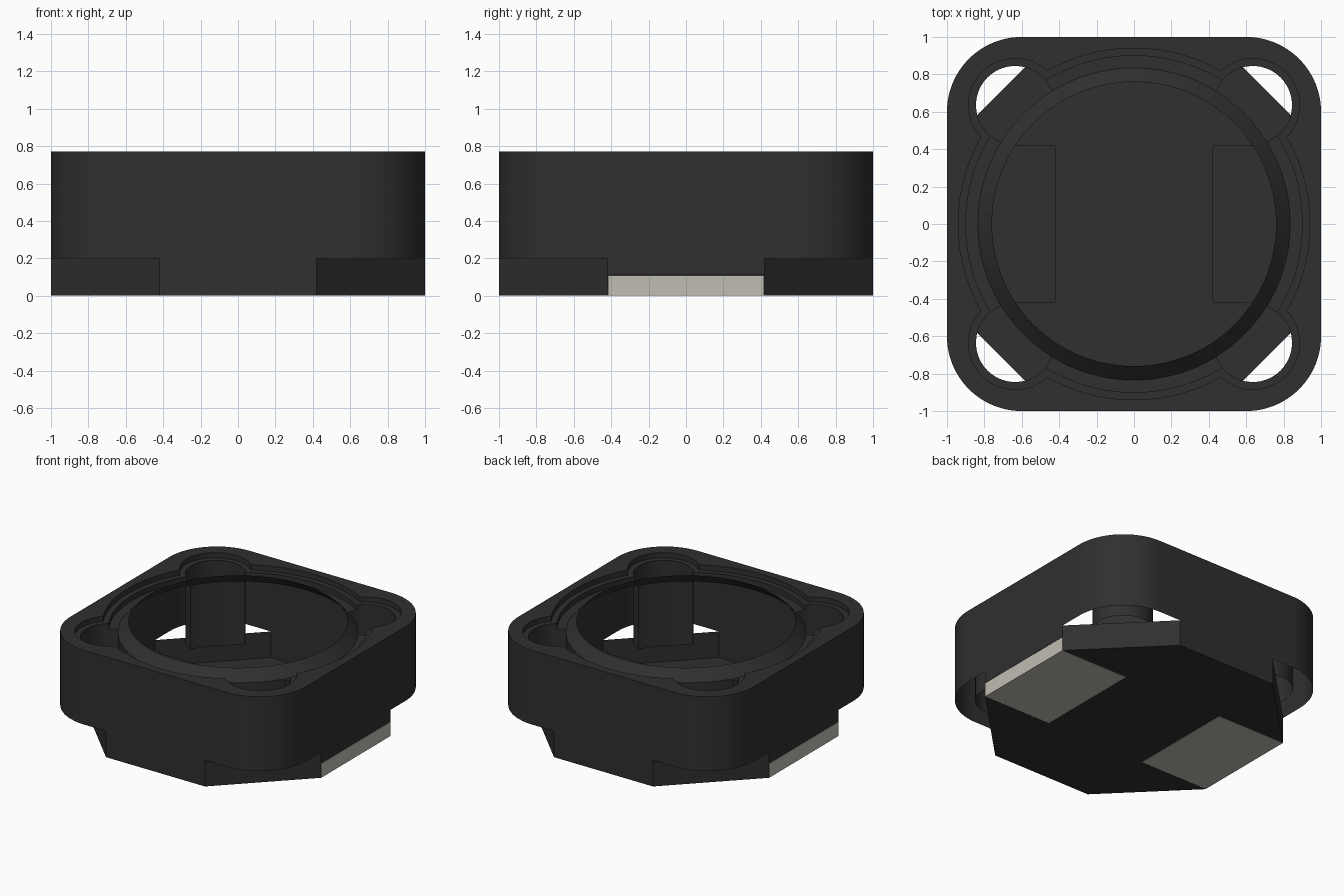
import bpy, bmesh, math
from mathutils import Vector

if "Cube" in bpy.data.objects:
    bpy.data.objects.remove(bpy.data.objects["Cube"])

TOP, LEDGE, GROOVE, FOOT, PAD_H = 0.77, 0.73, 0.69, 0.20, 0.11
F = 0.42               # half width of the foot's straight sides and of the pads
D = 0.898              # distance of the corner slots from the centre
M, N = 25, 16          # points per corner, points per side between corners


def material(name, rgb, rough):
    m = bpy.data.materials.new(name)
    m.use_nodes = True
    m.diffuse_color = (*rgb, 1)
    bsdf = m.node_tree.nodes["Principled BSDF"]
    bsdf.inputs["Base Color"].default_value = (*rgb, 1)
    bsdf.inputs["Roughness"].default_value = rough
    return m


dark = material("dark grey ferrite", (0.029, 0.029, 0.029), 0.7)
metal = material("pale tin", (0.53, 0.51, 0.45), 0.5)


def lerp(a, b, t):
    return a + (b - a) * t


def polar(r, a):
    return Vector((r * math.cos(a), r * math.sin(a)))


def four_fold(corner, side):
    """Repeat one corner and the side that follows it around the centre."""
    pts = []
    for k in range(4):
        c, s = math.cos(k * math.pi / 2), math.sin(k * math.pi / 2)
        pts += [Vector((p.x * c - p.y * s, p.x * s + p.y * c)) for p in corner + side]
    return pts


def meet_angle(R, r):
    """Half angle at which the main circle meets a corner slot."""
    return math.acos((R * R + D * D - r * r) / (2 * R * D))


def main_arc(R, phi):
    a, b = math.pi / 4 + phi, 3 * math.pi / 4 - phi
    return [polar(R, lerp(a, b, (i + 1) / (N + 1))) for i in range(N)]


def outline(R, r):
    """Circle with four round corner slots joined to it."""
    phi = meet_angle(R, r)
    al = math.atan2(R * math.sin(phi), R * math.cos(phi) - D)
    mid = polar(D, math.pi / 4)
    corner = [mid + polar(r, math.pi / 4 + lerp(-al, al, i / (M - 1))) for i in range(M)]
    return four_fold(corner, main_arc(R, phi))


def circle(R, phi):
    corner = [polar(R, math.pi / 4 + lerp(-phi, phi, i / (M - 1))) for i in range(M)]
    return four_fold(corner, main_arc(R, phi))


def rounded_square():
    mid = Vector((0.6, 0.6))
    corner = [mid + polar(0.4, math.pi / 2 * i / (M - 1)) for i in range(M)]
    side = [Vector((lerp(F, -F, i / (N - 1)), 1)) for i in range(N)]
    return four_fold(corner, side)


def strip(bm, a, za, b, zb, idx=None):
    """Faces between two point loops, or between chosen runs of them."""
    count = len(a)
    va = [bm.verts.new((*p, za)) for p in a]
    vb = [bm.verts.new((*p, zb)) for p in b]
    for i in (range(count) if idx is None else idx):
        j = (i + 1) % count
        bm.faces.new((va[i], va[j], vb[j], vb[i]))


def finish(bm, name, mat):
    bmesh.ops.remove_doubles(bm, verts=bm.verts, dist=1e-5)
    loose = [v for v in bm.verts if not v.link_faces]
    bmesh.ops.delete(bm, geom=loose, context='VERTS')
    bmesh.ops.recalc_face_normals(bm, faces=bm.faces)
    me = bpy.data.meshes.new(name)
    bm.to_mesh(me)
    bm.free()
    me.materials.append(mat)
    ob = bpy.data.objects.new(name, me)
    bpy.context.collection.objects.link(ob)
    bpy.ops.object.select_all(action='DESELECT')
    ob.select_set(True)
    bpy.context.view_layer.objects.active = ob
    bpy.ops.object.shade_smooth_by_angle(angle=math.radians(30))
    return ob


# Housing: thin shell with a stepped groove, corner slots and an open core rim
outer = rounded_square()
step = outline(0.94, 0.25)
slot = outline(0.90, 0.21)
phi = meet_angle(0.835, 0.21)
core = circle(0.835, phi)
rim = circle(0.76, phi)
in_slot = [k * (M + N) + i for k in range(4) for i in range(M - 1)]
in_side = [i for i in range(4 * (M + N)) if i not in in_slot]

bm = bmesh.new()
strip(bm, outer, FOOT, outer, TOP)                     # outer wall
strip(bm, outer, TOP, step, TOP)                       # top face
strip(bm, step, TOP, step, LEDGE)                      # step wall
strip(bm, step, LEDGE, slot, LEDGE)                    # ledge
strip(bm, slot, LEDGE, slot, GROOVE)                   # groove outer wall
strip(bm, slot, GROOVE, core, GROOVE, in_side)         # groove floor
strip(bm, core, GROOVE, rim, TOP)                      # bevelled core rim
strip(bm, slot, GROOVE, slot, FOOT, in_slot)           # slot walls
strip(bm, core, GROOVE, core, FOOT, in_slot)           # core wall behind slots

# Slot floors stop at the diagonal edge of the foot
limit = (1 + F) / math.sqrt(2)
floor = []
for i, p in enumerate(slot):
    d = polar(1, math.pi / 4 + (i // (M + N)) * math.pi / 2)
    floor.append(p - d * max(0, p.dot(d) - limit))
strip(bm, core, FOOT, floor, FOOT, in_slot)
for k in range(4):                                     # short slot side walls
    for i in (k * (M + N), k * (M + N) + M - 1):
        bm.faces.new([bm.verts.new((*p, z)) for p, z in (
            (slot[i], GROOVE), (core[i], GROOVE), (core[i], FOOT), (slot[i], FOOT))])
finish(bm, "housing", dark)

# Foot: eight-sided tray with a raised recess above each pad
bm = bmesh.new()


def face(*pts):
    bm.faces.new([bm.verts.new(p) for p in pts])


def wall(a, b, z0, z1):
    face((*a, z0), (*b, z0), (*b, z1), (*a, z1))


for s in (-1, 1):
    wall((-F, s), (F, s), 0, FOOT)
    wall((s, -F), (s, F), PAD_H, FOOT)
    wall((s * F, -F), (s * F, F), 0, PAD_H)
    face((s * F, -F, PAD_H), (s, -F, PAD_H), (s, F, PAD_H), (s * F, F, PAD_H))
    for t in (-1, 1):
        wall((s * F, t), (s, t * F), 0, FOOT)
        wall((s * F, t * F), (s, t * F), 0, PAD_H)
half = [(-F, -1), (F, -1), (1, -F), (F, -F), (F, F), (1, F)]
face(*[(x, y, 0) for x, y in half], *[(-x, -y, 0) for x, y in half])
finish(bm, "foot", dark)

# Solder pads
for s, name in ((1, "left_pad"), (-1, "right_pad")):
    bm = bmesh.new()
    bmesh.ops.create_cube(bm, size=1)
    h = PAD_H - 0.002
    for v in bm.verts:
        v.co = (s * lerp(F + 0.002, 1, v.co.x + 0.5), v.co.y * (2 * F - 0.004), (v.co.z + 0.5) * h)
    finish(bm, name, metal)
